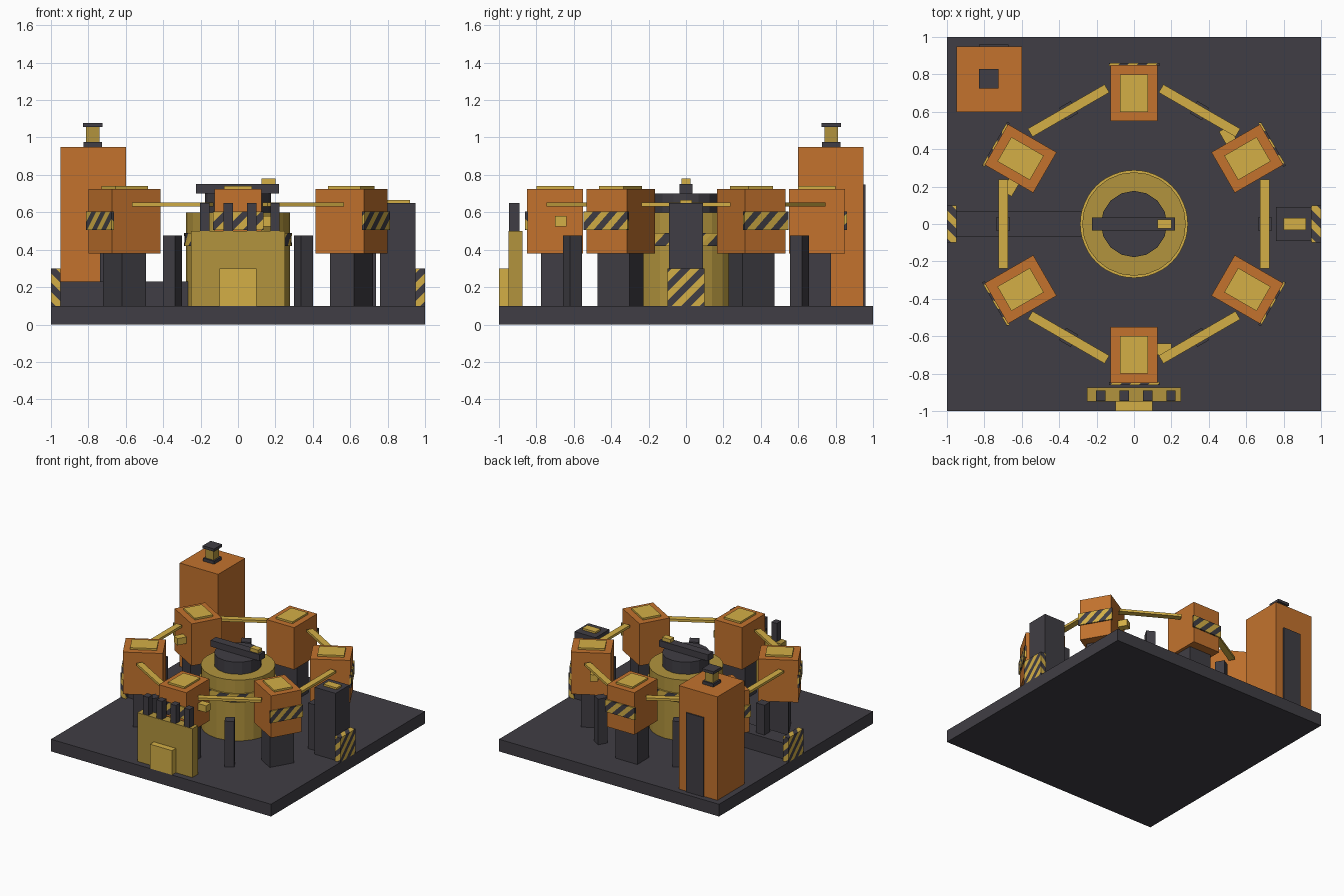
import bpy, bmesh, math
from mathutils import Matrix, Vector

cube = bpy.data.objects.get("Cube")
if cube:
    bpy.data.objects.remove(cube, do_unlink=True)


def material(name, rgb):
    m = bpy.data.materials.new(name)
    m.use_nodes = True
    m.diffuse_color = (*rgb, 1)
    m.node_tree.nodes["Principled BSDF"].inputs["Base Color"].default_value = (*rgb, 1)
    return m


DARK = material("charcoal", (0.051, 0.048, 0.058))
ORANGE = material("burnt orange", (0.546, 0.171, 0.027))
GOLD = material("bright gold", (0.658, 0.429, 0.061))
BRASS = material("dull brass", (0.445, 0.296, 0.047))


def finish(name, bm, mats, angle=0):
    """Turn a bmesh into an object, turned about the centre of the model."""
    bmesh.ops.rotate(bm, verts=bm.verts, cent=(0, 0, 0),
                     matrix=Matrix.Rotation(math.radians(angle), 3, 'Z'))
    me = bpy.data.meshes.new(name)
    bm.to_mesh(me)
    bm.free()
    for m in mats:
        me.materials.append(m)
    ob = bpy.data.objects.new(name, me)
    bpy.context.collection.objects.link(ob)
    return ob


def box_mesh(x0, x1, y0, y1, z0, z1):
    bm = bmesh.new()
    bmesh.ops.create_cube(bm, size=1)
    bmesh.ops.scale(bm, vec=(x1 - x0, y1 - y0, z1 - z0), verts=bm.verts)
    bmesh.ops.translate(bm, vec=((x0 + x1) / 2, (y0 + y1) / 2, (z0 + z1) / 2), verts=bm.verts)
    return bm


def box(name, mat, x0, x1, y0, y1, z0, z1, angle=0):
    return finish(name, box_mesh(x0, x1, y0, y1, z0, z1), [mat], angle)


def hazard(name, x0, x1, y0, y1, z0, z1, angle=0):
    """Box cut by slanted planes into alternating dark and gold stripes."""
    bm = box_mesh(x0, x1, y0, y1, z0, z1)
    mid = Vector((x1, (y0 + y1) / 2, (z0 + z1) / 2))
    n = Vector((1, 1, -1))
    for k in range(-8, 8):
        bmesh.ops.bisect_plane(bm, geom=bm.verts[:] + bm.edges[:] + bm.faces[:],
                               plane_co=mid + Vector((0, 0.025 + 0.05 * k, 0)), plane_no=n)
    for f in bm.faces:
        f.material_index = round((f.calc_center_median() - mid).dot(n) / 0.05) % 2
    return finish(name, bm, [DARK, GOLD], angle)


def drum_mesh(r, z0, z1, sides):
    bm = bmesh.new()
    bmesh.ops.create_cone(bm, cap_ends=True, segments=sides, radius1=r, radius2=r, depth=z1 - z0)
    bmesh.ops.translate(bm, vec=(0, 0, (z0 + z1) / 2), verts=bm.verts)
    return bm


# Base and central turntable
box("base_slab", DARK, -1, 1, -1, 1, 0, 0.1)
finish("central_drum", drum_mesh(0.277, 0.1, 0.6, 24), [BRASS])
finish("rotor", drum_mesh(0.177, 0.6, 0.7, 16), [DARK])
box("rotor_arm", DARK, -0.225, 0.22, -0.035, 0.035, 0.7, 0.752)
box("arm_knob", GOLD, 0.125, 0.2, -0.025, 0.025, 0.752, 0.78)

# Slanted warning band around the drum
band = drum_mesh(0.288, 0.42, 0.49, 48)
top = [v for v in band.verts if v.co.z > 0.45]
bmesh.ops.rotate(band, verts=top, cent=(0, 0, 0), matrix=Matrix.Rotation(math.radians(15), 3, 'Z'))
for f in band.faces:
    if len(f.verts) == 4:
        c = f.calc_center_median()
        f.material_index = int((math.degrees(math.atan2(c.y, c.x)) + 360) // 15) % 2
    else:
        f.material_index = 1
finish("drum_warning_band", band, [DARK, GOLD])

# Ring of six stations, linked by rods over short posts
for i in range(6):
    a = 30 + 60 * i
    box("station_pedestal", DARK, 0.625, 0.775, -0.1, 0.1, 0.1, 0.38, a)
    box("station_body", ORANGE, 0.55, 0.85, -0.125, 0.125, 0.38, 0.725, a)
    box("station_top_plate", GOLD, 0.6, 0.8, -0.075, 0.075, 0.725, 0.74, a)
    hazard("station_warning_plate", 0.845, 0.86, -0.135, 0.135, 0.505, 0.605, a)
    if i % 2 == 0:
        box("station_switch", GOLD, 0.64, 0.7, 0.125, 0.2, 0.525, 0.58, a)
    box("link_rod", GOLD, 0.675, 0.725, -0.237, 0.237, 0.632, 0.652, a + 30)
    box("ring_post", DARK, 0.662, 0.738, -0.036, 0.036, 0.1, 0.475, a + 30)

# Corner tower with vent and rear door
box("tower", ORANGE, -0.95, -0.6, 0.6, 0.95, 0.1, 0.95)
box("tower_door", DARK, -0.83, -0.67, 0.95, 0.96, 0.1, 0.75)
for name, mat, h, z0, z1 in (("vent_foot", DARK, 0.05, 0.95, 0.975),
                             ("vent_neck", BRASS, 0.036, 0.975, 1.055),
                             ("vent_cap", DARK, 0.052, 1.055, 1.077)):
    box(name, mat, -0.777 - h, -0.777 + h, 0.777 - h, 0.777 + h, z0, z1)

# Side conduit, side cabinet and their striped end blocks
box("conduit", DARK, -0.95, -0.25, -0.07, 0.07, 0.1, 0.23)
box("cabinet", DARK, 0.76, 0.95, -0.09, 0.09, 0.1, 0.65)
box("cabinet_top_plate", GOLD, 0.8, 0.92, -0.033, 0.033, 0.65, 0.665)
for a in (0, 180):
    hazard("end_warning_block", 0.95, 1.0, -0.1, 0.1, 0.1, 0.3, a)

# Front control panel with four pins
box("control_panel", BRASS, -0.25, 0.25, -0.95, -0.875, 0.1, 0.5)
box("panel_box", GOLD, -0.1, 0.1, -1.0, -0.95, 0.1, 0.3)
for i in range(4):
    x = -0.177 + 0.125 * i
    box("panel_pin", DARK, x - 0.025, x + 0.025, -0.947, -0.89, 0.5, 0.65)
